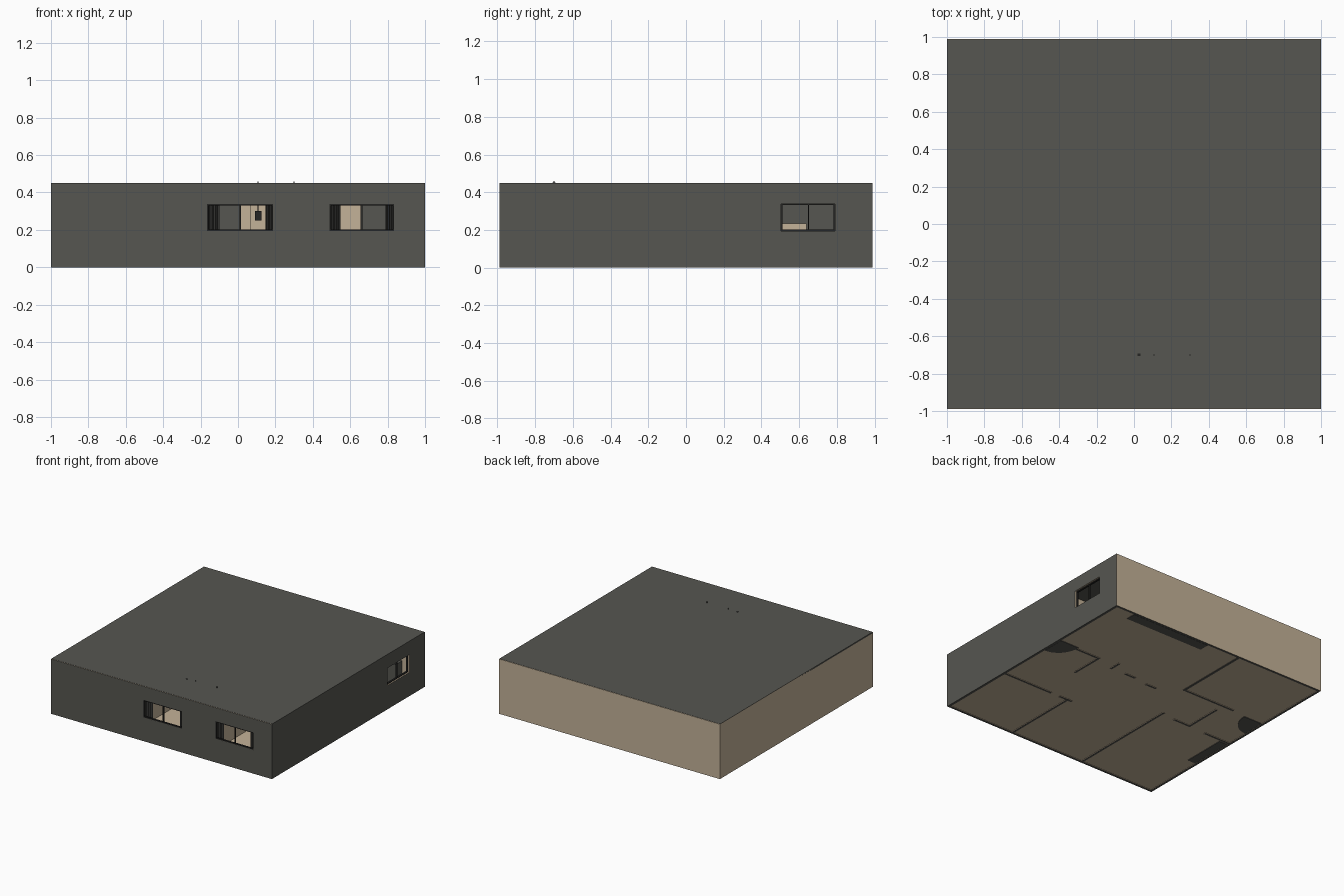
import bpy, bmesh, math
from mathutils import Vector

if "Cube" in bpy.data.objects:
    bpy.data.objects.remove(bpy.data.objects["Cube"])


def material(name, rgb):
    m = bpy.data.materials.new(name)
    m.diffuse_color = (*rgb, 1)
    m.use_nodes = True
    m.node_tree.nodes["Principled BSDF"].inputs["Base Color"].default_value = m.diffuse_color
    return m


GREY = material("dark_grey", (0.093, 0.093, 0.082))
BEIGE = material("beige", (0.552, 0.445, 0.314))
BLACK = material("frame_black", (0.018, 0.018, 0.017))
CURTAIN = material("curtain_charcoal", (0.045, 0.045, 0.042))


def boxes(name, spans, mats, rule=None):
    """One object from (x0, x1, y0, y1, z0, z1) spans; rule picks face material."""
    bm = bmesh.new()
    for x0, x1, y0, y1, z0, z1 in spans:
        vs = bmesh.ops.create_cube(bm, size=1)["verts"]
        for v in vs:
            v.co = Vector((x0 if v.co.x < 0 else x1,
                           y0 if v.co.y < 0 else y1,
                           z0 if v.co.z < 0 else z1))
    bm.normal_update()
    if rule:
        for f in bm.faces:
            f.material_index = rule(f.normal, f.calc_center_median())
    me = bpy.data.meshes.new(name)
    bm.to_mesh(me)
    bm.free()
    for m in mats:
        me.materials.append(m)
    ob = bpy.data.objects.new(name, me)
    bpy.context.scene.collection.objects.link(ob)
    return ob


def cut(ob, span):
    """Cut a window opening and remove the cutter."""
    cutter = boxes("window_cutter", [span], [BEIGE])
    cutter.hide_render = True
    mod = ob.modifiers.new("opening", 'BOOLEAN')
    mod.operation = 'DIFFERENCE'
    mod.solver = 'EXACT'
    mod.object = cutter
    bpy.context.view_layer.objects.active = ob
    bpy.ops.object.modifier_apply(modifier=mod.name)
    bpy.data.objects.remove(cutter)


# Outer walls: grey on the front and right outsides and underneath, else beige
def shell_rule(n, c):
    outside = (n.y < -.5 and c.y < -.98) or (n.x > .5 and c.x > .99)
    return 1 if outside or n.z < -.5 else 0


H, T, Y = .4488, .02, .99
MATS = [BEIGE, GREY]
front = boxes("front_wall", [(-1, 1 - T, -Y, -Y + T, 0, H)], MATS, shell_rule)
right = boxes("right_wall", [(1 - T, 1, -Y, Y, 0, H)], MATS, shell_rule)
boxes("back_wall", [(-1, 1 - T, Y - T, Y, 0, H)], MATS, shell_rule)
boxes("left_wall", [(-1, -1 + T, -Y + T, Y - T, 0, H)], MATS, shell_rule)
Z0, Z1 = .195, .338
FRONT_WINDOWS = [(-.165, .188), (.49, .835)]
SIDE_WINDOW = (.505, .79)
for a, b in FRONT_WINDOWS:
    cut(front, (a, b, -1.1, -.9, Z0, Z1))
cut(right, (.9, 1.1, *SIDE_WINDOW, Z0, Z1))

# Roof and floor slabs
boxes("roof", [(-1, 1, -.986, .986, .4386, .45)], [GREY]).data
boxes("floor", [(-.985, .985, -.975, .975, .004, .014)], [BEIGE])

# Inner walls, listed as plan lines (x0, y0, x1, y1)
LINES = [
    (.37, -.97, .37, -.33), (-.31, -.97, -.31, -.03), (.54, -.335, .98, -.335),
    (.34, -.335, .44, -.335), (.59, .29, .98, .29), (.59, .02, .59, .29),
    (-.21, .35, -.21, .97), (-.68, .34, -.21, .34), (-.585, -.05, -.585, .26),
    (-.585, -.05, -.44, -.05), (-.98, -.06, -.75, -.06),
    (.42, .24, .42, .32), (.20, .24, .28, .24), (-.02, .22, .06, .22),
]
w = .009
boxes("inner_walls", [(x0 - w, x1 + w, y0 - w, y1 + w, 0, .439)
                      for x0, y0, x1, y1 in LINES], MATS,
      lambda n, c: 1 if n.z < -.5 or (n.x > .5 and abs(c.x + .2) < .02) else 0)

# Grey doors seen through the front windows
boxes("inner_doors", [(-.11, .012, .195, .205, .014, .36),
                      (.655, .83, -.355, -.347, .014, .36),
                      (.44, .54, -.34, -.33, .014, .36)], [GREY])


# Window frames with one mullion each, recessed in the opening
def frame_parts(a, b, mid):
    f = .007
    return [(a, b, Z0, Z0 + f), (a, b, Z1 - f, Z1),
            (a, a + f, Z0 + f, Z1 - f), (b - f, b, Z0 + f, Z1 - f),
            (mid - f / 2, mid + f / 2, Z0 + f, Z1 - f)]


for i, (a, b) in enumerate(FRONT_WINDOWS):
    boxes(f"front_window_frame_{i + 1}",
          [(p, q, -.989, -.974, r, s) for p, q, r, s in frame_parts(a, b, (a + b) / 2)],
          [BLACK])
boxes("side_window_frame",
      [(.974, .989, p, q, r, s) for p, q, r, s in frame_parts(*SIDE_WINDOW, .65)],
      [BLACK])


# Pleated curtains behind the front windows
def curtain(name, a, b):
    bm = bmesh.new()
    n = 10
    rows = []
    for i in range(n + 1):
        x, y = a + (b - a) * i / n, -.955 + (.008 if i % 2 else -.008)
        rows.append((bm.verts.new((x, y, .03)), bm.verts.new((x, y, .40))))
    for (p, q), (r, s) in zip(rows, rows[1:]):
        bm.faces.new((p, r, s, q))
    me = bpy.data.meshes.new(name)
    bm.to_mesh(me)
    bm.free()
    me.materials.append(CURTAIN)
    ob = bpy.data.objects.new(name, me)
    bpy.context.scene.collection.objects.link(ob)
    ob.modifiers.new("thickness", 'SOLIDIFY').thickness = .002


for i, (a, b) in enumerate([(-.20, -.10), (.148, .22), (.455, .545), (.79, .87)]):
    curtain(f"curtain_{i + 1}", a, b)

# Fitted units whose dark undersides show through the floor
boxes("kitchen_counter", [(.09, .81, .885, .968, 0, .17)], [GREY])
boxes("low_cabinet", [(-.978, -.905, -.45, -.08, 0, .17)], [GREY])
boxes("sideboard", [(-.19, -.10, .45, .64, .014, .235)], [BEIGE])


# Rounded corner basins: quarter rounds against the side walls
def corner_unit(name, cx, cy, sx):
    bm = bmesh.new()
    pts = [(cx, cy)] + [(cx + sx * .17 * math.cos(t), cy - .19 * math.sin(t))
                        for t in (math.pi / 2 * k / 10 for k in range(11))]
    face = bm.faces.new([bm.verts.new((x, y, 0)) for x, y in pts])
    top = bmesh.ops.extrude_face_region(bm, geom=[face])
    for v in top["geom"]:
        if isinstance(v, bmesh.types.BMVert):
            v.co.z = .1
    bmesh.ops.recalc_face_normals(bm, faces=bm.faces)
    me = bpy.data.meshes.new(name)
    bm.to_mesh(me)
    bm.free()
    me.materials.append(GREY)
    bpy.context.scene.collection.objects.link(bpy.data.objects.new(name, me))


corner_unit("right_corner_basin", .978, .315, -1)
corner_unit("left_corner_basin", -.978, .325, 1)

# Hanging lamp whose mounts poke just through the roof
boxes("lamp_rods", [(x - .002, x + .002, -.702, -.698, .30, .46) for x in (.107, .30)],
      [BLACK])
boxes("lamp_shade", [(.09, .125, -.72, -.68, .25, .30), (.283, .318, -.72, -.68, .25, .30)],
      [BLACK])
boxes("roof_cap", [(.02, .034, -.707, -.693, .44, .4515)], [BLACK])
